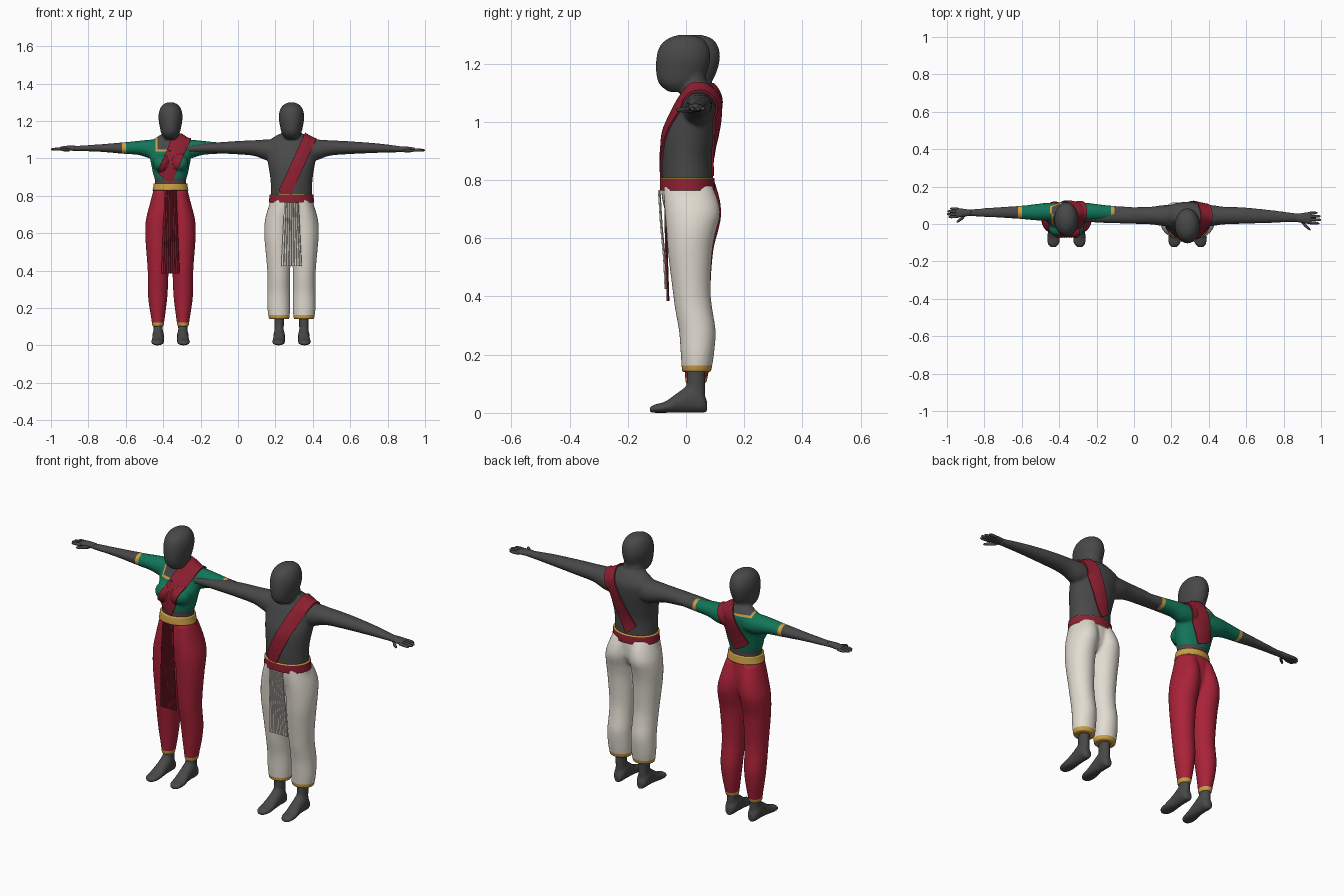
import bpy, bmesh, math
from mathutils import Vector
from mathutils.bvhtree import BVHTree

if "Cube" in bpy.data.objects:
    bpy.data.objects.remove(bpy.data.objects["Cube"])

COLORS = {
    "skin": (0.065, 0.065, 0.065), "green cloth": (0.006, 0.18, 0.10),
    "red cloth": (0.40, 0.016, 0.04), "sash red": (0.27, 0.014, 0.03),
    "dark maroon": (0.07, 0.005, 0.01), "gold": (0.60, 0.34, 0.06),
    "cream": (0.76, 0.72, 0.64), "pleat grey": (0.14, 0.13, 0.12),
}
MATS = {}
for cname, c in COLORS.items():
    MATS[cname] = bpy.data.materials.new(cname)
    MATS[cname].diffuse_color = (*c, 1)


def loft(bm, secs, axis="z", n=24, sub=4):
    """Smooth tube through sections (x, y, z, radius a, radius b)."""
    rows = []
    for i in range(len(secs) - 1):
        p = [secs[max(0, min(len(secs) - 1, i + k))] for k in (-1, 0, 1, 2)]
        for s in range(sub + (i == len(secs) - 2)):
            t = s / sub
            rows.append([b + 0.5 * t * (c - a + t * (2*a - 5*b + 4*c - d + t * (3*(b - c) + d - a)))
                         for a, b, c, d in zip(*p)])
    rings = []
    for x, y, z, ra, rb in rows:
        ring = []
        for k in range(n):
            u, v = ra * math.cos(math.tau * k / n), rb * math.sin(math.tau * k / n)
            off = {"z": (u, v, 0), "x": (0, u, v), "y": (u, 0, v)}[axis]
            ring.append(bm.verts.new((x + off[0], y + off[1], z + off[2])))
        rings.append(ring)
    faces = [bm.faces.new(rings[0]), bm.faces.new(rings[-1])]
    for r0, r1 in zip(rings, rings[1:]):
        for k in range(n):
            j = (k + 1) % n
            faces.append(bm.faces.new((r0[k], r0[j], r1[j], r1[k])))
    bmesh.ops.recalc_face_normals(bm, faces=faces)


def upright(bm, secs, n=28):
    """Vertical loft from (z, half width, front y, back y[, centre x])."""
    loft(bm, [((s[4] if len(s) > 4 else 0), (s[2] + s[3]) / 2, s[0], s[1], (s[3] - s[2]) / 2)
              for s in secs], "z", n)


def finish(name, bm, cx, mats, rule=None, blend=False, solid=0, cuts=()):
    """Turn a bmesh into a named object; blend fuses its parts together."""
    me = bpy.data.meshes.new(name)
    bm.to_mesh(me)
    bm.free()
    ob = bpy.data.objects.new(name, me)
    bpy.context.collection.objects.link(ob)
    if blend:
        r = ob.modifiers.new("fuse", "REMESH")
        r.mode, r.voxel_size = "VOXEL", 0.0065
        s = ob.modifiers.new("soften", "SMOOTH")
        s.factor, s.iterations = 0.5, 5
        dg = bpy.context.evaluated_depsgraph_get()
        baked = bpy.data.meshes.new_from_object(ob.evaluated_get(dg))
        ob.modifiers.clear()
        ob.data = me = baked
        me.name = name
        b = bmesh.new()
        b.from_mesh(me)
        for co, no in cuts:
            bmesh.ops.bisect_plane(b, geom=b.verts[:] + b.edges[:] + b.faces[:],
                                   plane_co=co, plane_no=no, dist=1e-5)
        b.to_mesh(me)
        b.free()
    me.materials.clear()
    for m in mats:
        me.materials.append(MATS[m])
    for p in me.polygons:
        p.use_smooth = not solid
        if rule:
            p.material_index = rule(p.center)
    if solid:
        m = ob.modifiers.new("thickness", "SOLIDIFY")
        m.thickness, m.offset = solid, 0
    ob.location.x = cx
    return ob


def hand(name, cx, s, x0, x1, y, z, w):
    """Palm, four fingers and a thumb pointing along x."""
    bm = bmesh.new()
    L = x1 - x0
    loft(bm, [(s * (x0 - 0.02), y, z + .004, w * .6, .013), (s * (x0 + L * .2), y, z + .002, w * .85, .014),
              (s * (x0 + L * .5), y, z, w, .011), (s * (x0 + L * .56), y, z, w * .9, .008)], "x", 14)
    for i, ln in enumerate((.92, 1, .97, .84)):
        fy = (i - 1.5) * w * .52
        loft(bm, [(s * (x0 + L * t), y + fy * (.8 + .4 * t), z - .004 * t, r, r)
                  for t, r in ((.45, .0085), (ln - .12, .0075), (ln, .003))], "x", 8, 3)
    loft(bm, [(s * (x0 + L * t), y - w * k, z - .006, .010 * q, .009 * q)
              for t, k, q in ((.08, .3, 1), (.25, 1.1, 1), (.45, 1.75, .8), (.52, 1.95, .3))], "x", 8, 3)
    finish(name, bm, cx, ["skin"])


def sash(name, cx, bvh, centre, d, half, bands, mats, limit):
    """Diagonal strip wrapped over the shoulder; bands = (edge position, material)."""
    d = Vector(d).normalized()
    n = Vector((d.z, 0, -d.x))
    bm = bmesh.new()
    cols = [-1] + [b[0] for b in bands]
    N, rows = 64, []
    for i in range(N + 1):
        a = math.radians(-limit + 2 * limit * i / N)
        ray = d * math.cos(a) + Vector((0, -1, 0)) * math.sin(a)
        row = []
        for v in cols:
            c = Vector(centre) + n * v * half
            hit = bvh.ray_cast(c + ray * 0.6, -ray)[0] or c + ray * .1
            row.append(bm.verts.new(hit + ray * 0.006))
        rows.append(row)
    for r0, r1 in zip(rows, rows[1:]):
        for k, b in enumerate(bands):
            bm.faces.new((r0[k], r0[k + 1], r1[k + 1], r1[k])).material_index = b[1]
    bmesh.ops.recalc_face_normals(bm, faces=bm.faces)
    finish(name, bm, cx, mats, solid=0.007)


def pleats(name, cx, top, bot, w0, w1, ys, mats, count):
    """Hanging pleated panel with narrow dark folds and a gold hem."""
    bm = bmesh.new()
    zs = [top, top * .65 + bot * .35, top * .3 + bot * .7, bot + .014, bot]
    rows = []
    for z, y in zip(zs, ys):
        t = (top - z) / (top - bot)
        w = w0 + (w1 - w0) * t
        row = []
        for k in range(count):
            for f, dy in ((0, 0), (.68, -.004)):
                row.append(bm.verts.new((w * (2 * (k + f) / (count - .32) - 1), y + dy, z)))
        rows.append(row)
    for j, (r0, r1) in enumerate(zip(rows, rows[1:])):
        for k in range(len(r0) - 1):
            f = bm.faces.new((r0[k], r1[k], r1[k + 1], r0[k + 1]))
            f.material_index = 2 if j == 3 else k % 2
    finish(name, bm, cx, mats, solid=0.005)


def figure(who, cx, torso, arm, neck, head, bust=()):
    """Fused bare body plus a ray target used for draping."""
    bm = bmesh.new()
    upright(bm, torso)
    for s in (-1, 1):
        loft(bm, [(s * x, y, z, a, b) for x, y, z, a, b in arm], "x")
        for x, y, z, r in bust:
            loft(bm, [(s * x, y, z + r * math.sin(a), r * math.cos(a), r * math.cos(a))
                      for a in (-1.4, -.9, -.45, 0, .45, .9, 1.4)])
    bvh = BVHTree.FromBMesh(bm)
    upright(bm, neck)
    upright(bm, head)
    for s in (-1, 1):
        upright(bm, [(.02, .027, .0, .066, s * .066), (.07, .025, .0, .066, s * .066),
                     (.13, .026, .003, .066, s * .066), (.2, .03, .005, .07, s * .066)])
        loft(bm, [(s * (.066 + k), y, h, w, h) for y, h, w, k in
                  ((.072, .022, .015, 0), (.055, .036, .028, 0), (.02, .05, .031, 0), (-.02, .038, .031, 0),
                   (-.07, .02, .035, .003), (-.105, .015, .031, .004), (-.124, .010, .016, .004))], "y")
    return bm, bvh


def trousers(name, cx, leg, pelvis, cloth, hem):
    bm = bmesh.new()
    upright(bm, pelvis)
    for s in (-1, 1):
        upright(bm, [(z, r, y0, y1, s * x) for z, r, y0, y1, x in leg])
    finish(name, bm, cx, [cloth, "gold"], lambda c: int(c.z < hem), True,
           cuts=[((0, 0, hem), (0, 0, 1))])


def belt(name, cx, rows, mats, trim=()):
    bm = bmesh.new()
    upright(bm, rows, 40)
    finish(name, bm, cx, mats, (lambda c: int(c.z < trim[0] or c.z > trim[1])) if trim else None)


HEAD = [(1.103, .028, -.06, .02), (1.13, .05, -.092, .05), (1.17, .061, -.103, .072), (1.22, .068, -.102, .084),
        (1.26, .061, -.09, .077), (1.286, .043, -.062, .056), (1.299, .017, -.025, .02)]

# ---- man ----
MX = .286
bm, bvh = figure("man", MX,
    [(.74, .11, -.078, .088), (.80, .11, -.082, .09), (.88, .112, -.083, .09), (.96, .124, -.075, .105),
     (1.02, .135, -.052, .116), (1.07, .145, -.03, .118), (1.10, .115, -.015, .107), (1.13, .068, -.008, .085)],
    [(.06, .045, 1.045, .06, .055), (.13, .045, 1.045, .056, .056), (.2, .045, 1.055, .047, .042),
     (.30, .045, 1.057, .044, .035), (.45, .04, 1.055, .034, .026), (.56, .035, 1.05, .025, .018), (.61, .032, 1.047, .024, .013)],
    [(1.07, .065, -.02, .085), (1.12, .055, -.02, .075), (1.18, .05, -.03, .065)], HEAD)
finish("man_body", bm, MX, ["skin"], blend=True)
sash("man_sash", MX, bvh, (.03, .015, .96), (.14, 0, .31), .034,
     [(-.72, 1), (0, 0), (.72, 0), (1, 1)], ["sash red", "gold"], 152)
trousers("man_trousers", MX,
    [(.14, .055, -.014, .086, .066), (.20, .061, -.018, .096, .068), (.28, .061, -.024, .102, .068),
     (.36, .06, -.038, .09, .068), (.43, .063, -.047, .084, .069), (.55, .070, -.062, .09, .073),
     (.62, .073, -.067, .102, .073), (.68, .072, -.072, .117, .068), (.73, .066, -.076, .11, .06), (.78, .058, -.078, .09, .05)],
    [(.63, .07, -.045, .06), (.68, .125, -.068, .09), (.74, .122, -.083, .095), (.79, .112, -.085, .092)], "cream", .162)
belt("man_belt", MX, [(.764, .121, -.09, .1), (.785, .119, -.09, .099), (.807, .117, -.089, .097)], ["sash red", "gold"], (.765, .802))
pleats("man_front_pleats", MX, .765, .425, .037, .054, (-.09, -.083, -.072, -.068, -.068),
       ["cream", "pleat grey", "gold"], 8)

# ---- woman ----
WX = -.361
bm, bvh = figure("woman", WX,
    [(.78, .095, -.048, .09), (.87, .082, -.045, .082), (.92, .094, -.047, .088), (.98, .106, -.045, .1),
     (1.03, .115, -.025, .113), (1.07, .118, .0, .118), (1.10, .092, .015, .11), (1.125, .055, .022, .095)],
    [(.05, .065, 1.05, .05, .05), (.11, .065, 1.05, .048, .05), (.17, .063, 1.056, .043, .038),
     (.25, .062, 1.055, .035, .031), (.38, .062, 1.055, .027, .02), (.50, .06, 1.053, .02, .014), (.545, .06, 1.052, .019, .011)],
    [(1.08, .05, .02, .1), (1.12, .044, .015, .09), (1.18, .042, .0, .09)],
    [(z, r * .95, a + .036, b + .033) for z, r, a, b in HEAD], [(.05, -.02, .975, .046)])


def blouse(c):
    """0 skin, 1 green, 2 gold trim."""
    x = abs(c.x)
    if c.z < .893 or x > .258:
        return 0
    if x > .238:
        return 2
    inner, outer = ((.07, 1.047), (.08, 1.036)) if c.y < .055 else ((.078, 1.098), (.088, 1.088))
    if x < inner[0] and c.z > inner[1]:
        return 0
    return 2 if x < outer[0] and c.z > outer[1] else 1


cuts = [((0, 0, z), (0, 0, 1)) for z in (.893, 1.036, 1.047, 1.088, 1.098)]
cuts += [((s * x, 0, 0), (1, 0, 0)) for s in (-1, 1) for x in (.07, .08, .078, .088, .238, .258)]
cuts.append(((0, .055, 0), (0, 1, 0)))
finish("woman_body_and_blouse", bm, WX, ["skin", "green cloth", "gold"], blouse, True, cuts=cuts)
stripes = [(-.88, 1)]
for k in range(6):
    stripes += [(-.88 + 1.76 * (k + .75) / 6, 0), (-.88 + 1.76 * (k + 1) / 6, 2 if k < 5 else 0)]
sash("woman_sash", WX, bvh, (.013, .03, 1.0), (.092, 0, .21), .047, stripes + [(1, 1)],
     ["sash red", "gold", "dark maroon"], 148)
trousers("woman_trousers", WX,
    [(.10, .030, -.002, .07, .067), (.15, .037, -.006, .08, .067), (.21, .046, -.012, .09, .068),
     (.28, .053, -.02, .094, .068), (.40, .056, -.037, .084, .066), (.55, .066, -.048, .093, .067),
     (.63, .069, -.052, .112, .066), (.68, .067, -.053, .121, .063), (.74, .06, -.052, .115, .055), (.82, .048, -.047, .09, .045)],
    [(.62, .065, -.035, .06), (.68, .12, -.05, .09), (.74, .114, -.056, .098), (.80, .099, -.055, .094), (.85, .088, -.05, .088)],
    "red cloth", .122)
belt("woman_belt", WX, [(.829, .096, -.062, .096), (.848, .092, -.06, .093), (.866, .09, -.057, .09)], ["gold"])
pleats("woman_front_pleats", WX, .832, .385, .03, .048, (-.065, -.068, -.064, -.06, -.06),
       ["sash red", "dark maroon", "gold"], 8)

# ---- hands ----
for s, side in ((-1, "right"), (1, "left")):
    hand("man_" + side + "_hand", MX, s, .595, .714, .032, 1.047, .032)
    hand("woman_" + side + "_hand", WX, s, .53, .639, .06, 1.052, .025)

for m in bpy.data.materials:
    if m.users and not m.is_grease_pencil:
        m.use_nodes = True
        m.node_tree.nodes["Principled BSDF"].inputs["Base Color"].default_value = m.diffuse_color
